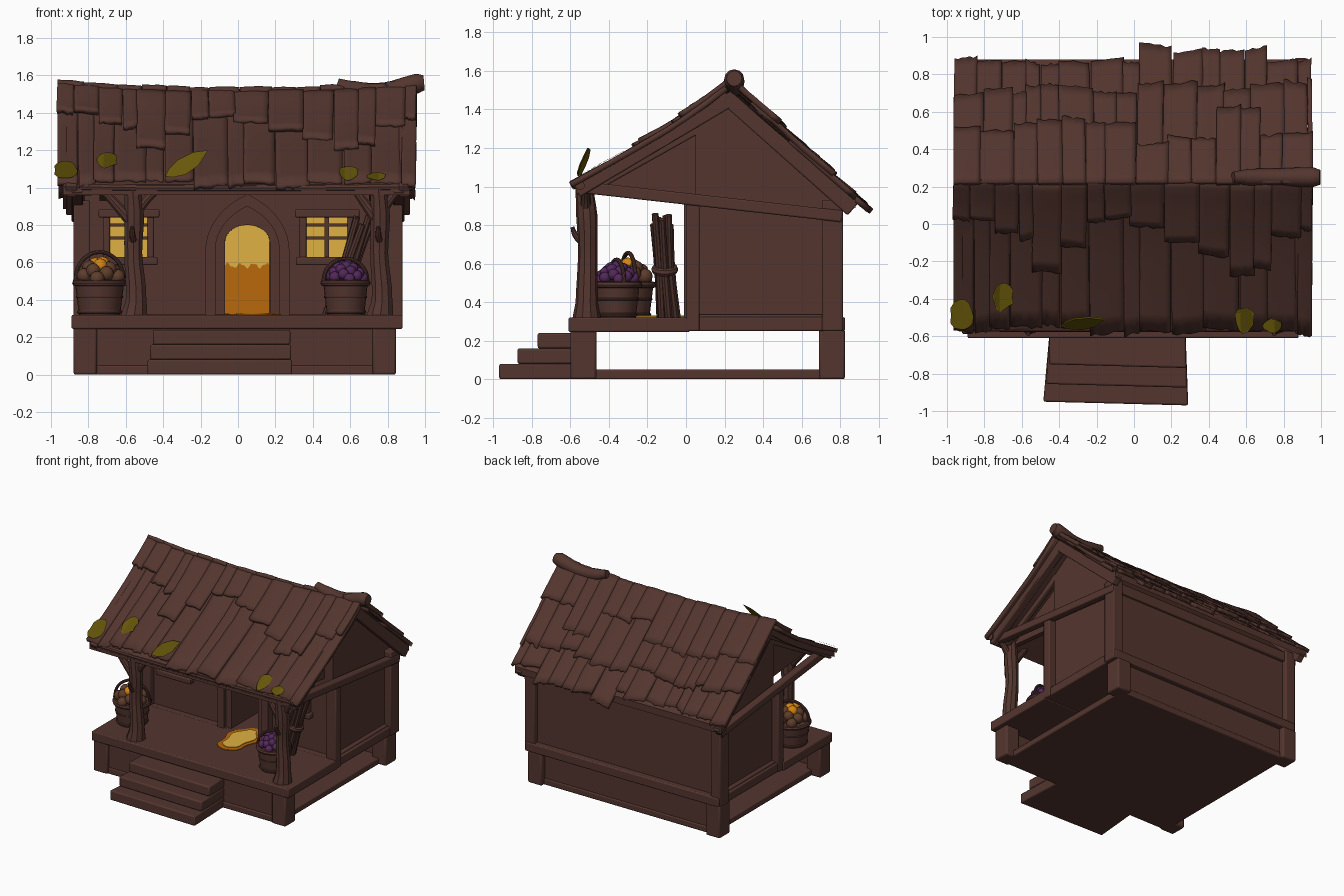
import bpy, bmesh, math, random
from mathutils import Vector

random.seed(7)
if "Cube" in bpy.data.objects:
    bpy.data.objects.remove(bpy.data.objects["Cube"], do_unlink=True)


def material(name, r, g, b):
    m = bpy.data.materials.new(name)
    m.use_nodes = True
    m.diffuse_color = (r, g, b, 1)
    bsdf = next(n for n in m.node_tree.nodes if n.type == 'BSDF_PRINCIPLED')
    bsdf.inputs["Base Color"].default_value = (r, g, b, 1)
    return m


WOOD = material("brown wood", .088, .036, .028)
GLOW = material("warm yellow light", .74, .44, .055)
AMBER = material("amber light", .48, .14, .003)
MOSS = material("olive moss", .135, .095, .003)
GRAPE = material("purple fruit", .085, .021, .10)
ROOT = material("light brown produce", .11, .046, .024)
ORANGE = material("orange produce", .65, .23, .005)


def finish(name, bm, mat, bevel=0):
    me = bpy.data.meshes.new(name)
    bm.to_mesh(me)
    bm.free()
    ob = bpy.data.objects.new(name, me)
    bpy.context.collection.objects.link(ob)
    me.materials.append(mat)
    if bevel:
        mod = ob.modifiers.new("worn edges", 'BEVEL')
        mod.width, mod.segments = bevel, 2
    return ob


def prism(name, pts, axis, a, b, mat=WOOD, bevel=0):
    """Extrude a 2D outline along an axis from a to b."""
    place = {'x': lambda p, t: (t, p[0], p[1]),
             'y': lambda p, t: (p[0], t, p[1]),
             'z': lambda p, t: (p[0], p[1], t)}[axis]
    bm = bmesh.new()
    f = bm.faces.new([bm.verts.new(place(p, a)) for p in pts])
    ext = bmesh.ops.extrude_face_region(bm, geom=[f])
    move = Vector(place((0, 0), b - a))
    bmesh.ops.translate(bm, vec=move, verts=[v for v in ext["geom"] if isinstance(v, bmesh.types.BMVert)])
    bmesh.ops.recalc_face_normals(bm, faces=bm.faces)
    return finish(name, bm, mat, bevel)


def box(name, x0, x1, y0, y1, z0, z1, mat=WOOD, bevel=.008):
    return prism(name, [(x0, y0), (x1, y0), (x1, y1), (x0, y1)], 'z', z0, z1, mat, bevel)


def side_beam(name, x, p, q, h, w=.06):
    """Squared beam in the y-z plane."""
    p, q = Vector(p), Vector(q)
    n = (q - p).normalized().orthogonal() * h / 2
    return prism(name, [p + n, q + n, q - n, p - n], 'x', x - w / 2, x + w / 2, WOOD, .008)


def tube(name, pts, res=3):
    """Round wooden limb through (x, y, z, radius) points."""
    cu = bpy.data.curves.new(name, 'CURVE')
    cu.dimensions, cu.bevel_depth, cu.bevel_resolution = '3D', 1, res
    cu.use_fill_caps, cu.resolution_u = True, 4
    s = cu.splines.new('BEZIER')
    s.bezier_points.add(len(pts) - 1)
    for bp, p in zip(s.bezier_points, pts):
        bp.co, bp.radius = p[:3], p[3]
        bp.handle_left_type = bp.handle_right_type = 'AUTO'
    ob = bpy.data.objects.new(name, cu)
    bpy.context.collection.objects.link(ob)
    bpy.ops.object.select_all(action='DESELECT')
    ob.select_set(True)
    bpy.context.view_layer.objects.active = ob
    bpy.ops.object.convert(target='MESH')
    bpy.context.object.data.materials.clear()
    bpy.context.object.data.materials.append(WOOD)


# Base: bottom plate, corner feet, skirts, deck and steps
box("bottom_plate", -.80, .78, -.57, .79, 0, .05)
for x in (-.88, .72):
    for y in (-.60, .69):
        box("corner_foot", x, x + .125, y, y + .135, 0, .26, bevel=.012)
box("front_skirt", -.77, .74, -.575, -.53, 0, .26)
box("back_skirt", -.77, .74, .74, .78, 0, .26)
box("front_baseboard", -.77, .74, -.585, -.53, 0, .05)
box("back_baseboard", -.77, .74, .74, .79, 0, .05)
box("porch_deck", -.89, .88, -.61, .02, .245, .32)
box("cabin_floor", -.87, .87, .0, .825, .25, .322)
for i, y in enumerate((-.96, -.865, -.76)):
    prism("step", [(-.485 + i * .015, y + .01), (.29 - i * .005, y - .01),
                   (.275, -.56), (-.45, -.56)], 'z', i * .08, i * .08 + .08, WOOD, .01)

# Cabin body, with a deep arched doorway
DOOR_X = .05


def arch(half, top, lean, base=.32, n=8):
    """Arch outline from right foot to left foot; lean 0 is round, 1 is pointed."""
    last = math.acos(lean / (1 + lean))
    rise = half * (.75 + .6 * lean)
    right = [(half, base)]
    for i in range(n):
        a = last * i / n
        right.append((half * ((1 + lean) * math.cos(a) - lean), top - rise + rise * math.sin(a) / math.sin(last)))
    return [(DOOR_X + x, z) for x, z in right] + [(DOOR_X, top)] + [(DOOR_X - x, z) for x, z in reversed(right)]


body = prism("cabin_walls", [(.05, .30), (.775, .30), (.775, .93), (.24, 1.43), (.05, 1.30)], 'x', -.82, .82)
cutter = prism("doorway_cutter", arch(.12, .80, 0, base=.322), 'y', -.1, .41)
cutter.hide_render = True
cutter.hide_set(True)
cut = body.modifiers.new("doorway", 'BOOLEAN')
cut.operation, cut.object, cut.solver = 'DIFFERENCE', cutter, 'EXACT'
prism("door_glow", arch(.119, .80, 0, base=.323), 'y', .401, .408, GLOW)
wave = [(DOOR_X + .119 - .238 * i / 24, .583 + .012 * math.sin(i * .9) + .006 * math.sin(i * 2)) for i in range(25)]
prism("door_lower_glow", [(DOOR_X - .119, .323), (DOOR_X + .119, .323)] + wave, 'y', .393, .40, AMBER)
prism("outer_door_frame", arch(.225, .965, 1) + arch(.17, .90, 1)[::-1], 'y', -.01, .06)
prism("inner_door_frame", arch(.175, .905, 1) + arch(.12, .80, 0)[::-1], 'y', .015, .06)

# Light falling on the deck
for name, rx, ry, z, mat in (("floor_glow_edge", .125, .215, .320, AMBER), ("floor_glow", .09, .175, .325, GLOW)):
    ring = [(.09 + rx * (1 + .16 * math.sin(5 * a)) * math.cos(a), -.10 + ry * math.sin(a))
            for a in (math.tau * i / 28 for i in range(28))]
    prism(name, ring, 'z', z, z + .005, mat)

# Windows with crossed bars
for x0, x1 in ((-.72, -.45), (.33, .62)):
    mid = (x0 + x1) / 2
    box("window_glow", x0 + .03, x1 - .03, .042, .051, .62, .85, GLOW, 0)
    box("window_upright_bar", mid - .012, mid + .012, .025, .05, .62, .85, bevel=0)
    for z in (.73, .80):
        box("window_cross_bar", x0 + .02, x1 - .02, .03, .05, z - .008, z + .008, bevel=0)
    for x in (x0, x1 - .035):
        box("window_jamb", x, x + .035, .01, .06, .60, .86)
    box("window_header", x0 - .025, x1 + .03, .0, .06, .84, .885)
    box("window_sill", x0 - .02, x1 + .02, .0, .06, .585, .63)

# Side framing: posts, tie beams, rafters, porch gable panels
for s in (-1, 1):
    for y0, y1 in ((.0, .07), (.705, .815)):
        box("corner_post", *sorted((s * .79, s * .88)), y0, y1, .25, .93)
    side_beam("tie_beam", s * .86, (-.57, 1.0), (.81, .845), .06)
    side_beam("front_rafter", s * .89, (-.57, .98), (.23, 1.455), .08)
    side_beam("back_rafter", s * .89, (.22, 1.455), (.865, .88), .08)
    side_beam("inner_rafter", s * .80, (-.52, .985), (.06, 1.31), .07, .04)
    prism("porch_gable_panel", [(-.56, .99), (.06, .93), (.06, 1.34), (-.3, 1.125)], 'x', s * .70, s * .74)
    box("wall_sill", *sorted((s * .79, s * .85)), .05, .80, .30, .335)
box("back_top_beam", -.85, .85, .76, .80, .84, .92)

# Porch beam and forked tree trunk columns
tube("porch_beam", [(-.93, -.55, 1.005, .025), (-.4, -.555, .998, .022), (.3, -.555, .998, .022), (.93, -.55, 1.005, .025)])
for x, k in ((-.555, 1), (.76, .8)):
    tube("trunk_column", [(x, -.515, .31, .075), (x + .01, -.515, .40, .058), (x - .005, -.51, .65, .05),
                          (x, -.515, .85, .055), (x - .01, -.53, 1.01, .045)])
    tube("trunk_left_branch", [(x, -.52, .80, .035), (x - .08 * k, -.52, .89, .028), (x - .18 * k, -.52, 1.0, .02)])
    tube("trunk_right_branch", [(x, -.52, .85, .03), (x + .07 * k, -.52, .94, .025), (x + .16 * k, -.52, 1.02, .018)])
    tube("trunk_twig", [(x, -.53, .70, .02), (x - .01, -.575, .75, .016), (x - .01, -.59, .79, .01)])

# Roof: curved base with layered rows of warped boards
SLOPE = [(-.60, 1.005), (-.3, 1.165), (-.1, 1.275), (.1, 1.405), (.23, 1.50), (.4, 1.35), (.6, 1.18), (.96, .88)]


def roof_z(y, x=0):
    """Roof height, with the ends of the ridge turned up."""
    for (a, za), (b, zb) in zip(SLOPE, SLOPE[1:]):
        if y <= b:
            break
    return za + (zb - za) * (y - a) / (b - a) + .04 * x * x * (1 - abs(y - .23) / .8)


under = [(y, roof_z(y)) for y in (-.57, -.3, -.1, .1, .23, .4, .6, .88)]
prism("roof_base", [(y, z - .005) for y, z in under] + [(y, z - .06) for y, z in reversed(under)], 'x', -.935, .92)


def board_row(name, top, ends, lift):
    """Row of uneven boards; ends gives the lower edge y in equal bands along x."""
    bm = bmesh.new()
    x = -.965
    while x < .94:
        x1 = min(x + random.uniform(.07, .19), .955)
        stop = ends[int((x + .97) / 1.93 * len(ends))] + random.uniform(-.02, .02)
        warp, raised = random.uniform(0, .015), random.uniform(-.004, .005)
        skew = random.uniform(-.025, .025)
        grid = []
        for i in range(9):
            t = i / 8
            row = []
            for j in range(7):
                u = j / 6
                y = top + (stop + skew * (u - .5) + random.uniform(-.008, .008) * (i == 8) - top) * t
                px = x + (x1 - x) * u + skew * .3 * t
                bump = .003 * math.sin(math.pi * u) + random.uniform(-.0015, .0015)
                row.append(bm.verts.new((px, y, roof_z(y, px) + lift + raised + warp * t * t + bump)))
            grid.append(row)
        for r0, r1 in zip(grid, grid[1:]):
            for a, b, c, d in zip(r0, r0[1:], r1[1:], r1):
                f = bm.faces.new((a, b, c, d))
                f.normal_update()
                if f.normal.z < 0:
                    f.normal_flip()
        x = x1
    ob = finish(name, bm, WOOD)
    mod = ob.modifiers.new("thickness", 'SOLIDIFY')
    mod.thickness, mod.offset = .03, -1


board_row("front_lower_boards", .2, (-.56, -.57, -.57, -.58), .006)
board_row("front_upper_boards", .235, (.02, -.05, -.1, -.25, -.12, 0, .05, -.02, -.08, -.1, -.18, -.27, -.25, -.08, -.05), .03)
board_row("back_lower_boards", .55, (.88, .87, .88, .94, .93, .885), .006)
board_row("back_middle_boards", .35, (.71, .74, .71, .76, .73, .77), .026)
board_row("back_upper_boards", .225, (.51, .55, .54, .45, .63, .49), .04)
tube("ridge_log", [(.53, .25, 1.555, .03), (.62, .25, 1.525, .045), (.78, .25, 1.515, .047),
                   (.90, .25, 1.54, .053), (.96, .25, 1.557, .052), (.995, .25, 1.56, .04)], res=4)

# Moss patches on the roof and one upright leaf
for x, y, rx, ry in ((-.92, -.49, .06, .08), (-.70, -.39, .055, .075), (.59, -.51, .055, .07), (.74, -.545, .05, .04)):
    bm = bmesh.new()
    ring = []
    for i in range(14):
        a, k = math.tau * i / 14, random.uniform(.85, 1.15)
        px, py = x + rx * k * math.cos(a), max(-.585, y + ry * k * math.sin(a))
        ring.append(bm.verts.new((px, py, roof_z(py, px) + .026)))
    bm.faces.new(ring)
    bmesh.ops.solidify(bm, geom=bm.faces[:], thickness=.009)
    finish("moss_patch", bm, MOSS)
leaf = [(-.39, 1.06), (-.35, 1.055), (-.28, 1.07), (-.21, 1.12), (-.16, 1.20), (-.24, 1.19), (-.32, 1.15), (-.37, 1.10)]
leaf_ob = prism("roof_leaf", leaf, 'y', -.575, -.567, MOSS)
for v in leaf_ob.data.vertices:
    v.co.y += (v.co.z - 1.05) * .6 - (v.co.x + .3) * .2


# Baskets and their produce
def ball(c, r, mat):
    bm = bmesh.new()
    bmesh.ops.create_uvsphere(bm, u_segments=14, v_segments=9, radius=r)
    bmesh.ops.translate(bm, vec=c, verts=bm.verts)
    finish("basket_fruit", bm, mat)


def band(name, loc, major, minor, tilt=0):
    bpy.ops.mesh.primitive_torus_add(location=loc, rotation=(0, tilt, 0), major_radius=major, minor_radius=minor,
                                     major_segments=28, minor_segments=8)
    bpy.context.object.name = name
    bpy.context.object.data.materials.append(WOOD)


def basket(x, y, r, fruit, rb, count, crown, handle_top, top=.50):
    bm = bmesh.new()
    bmesh.ops.create_cone(bm, cap_ends=True, segments=24, radius1=r * .8, radius2=r * .96, depth=top - .32)
    bmesh.ops.translate(bm, vec=(x, y, (top + .32) / 2), verts=bm.verts)
    finish("basket_body", bm, WOOD)
    for k, z, w in ((.94, top - .01, .017), (.88, .415, .006), (.8, .335, .01)):
        band("basket_band", (x, y, z), r * k, w)
    tube("basket_handle", [(x + r * .95 * math.cos(a), y + .04 * math.cos(a), top + (handle_top - top) * math.sin(a), .011)
                           for a in (math.pi * i / 6 for i in range(7))])
    for i in range(count):
        d, a = math.sqrt((i + .3) / count), i * 2.4
        ball((x + d * r * .78 * math.cos(a), y + d * r * .78 * math.sin(a), top + (1 - d * d) * r * .6 + .01),
             rb, crown if i < 3 else fruit)


basket(-.74, -.30, .138, ROOT, .04, 16, ORANGE, .655)
basket(.575, -.36, .125, GRAPE, .03, 24, GRAPE, .62)

# Bundle of sticks tied in the middle
for i in range(7):
    a = math.tau * i / 7
    dx, dy = .045 * math.cos(a), .045 * math.sin(a)
    tube("bundle_stick", [(.51 + dx, -.09 + dy, .32, .02), (.59 + dx * .8, -.11 + dy * .8, .57, .02),
                          (.675 + dx, -.125 + dy, .83 + .03 * math.sin(i * 2.3), .018)], res=2)
band("bundle_tie", (.59, -.11, .57), .048, .022, .35)

# Smooth shading with sharp edges kept
bpy.ops.object.select_all(action='DESELECT')
for ob in bpy.context.scene.objects:
    if ob.type == 'MESH' and not ob.hide_render:
        ob.select_set(True)
        bpy.context.view_layer.objects.active = ob
bpy.ops.object.shade_smooth_by_angle(angle=math.radians(35))
